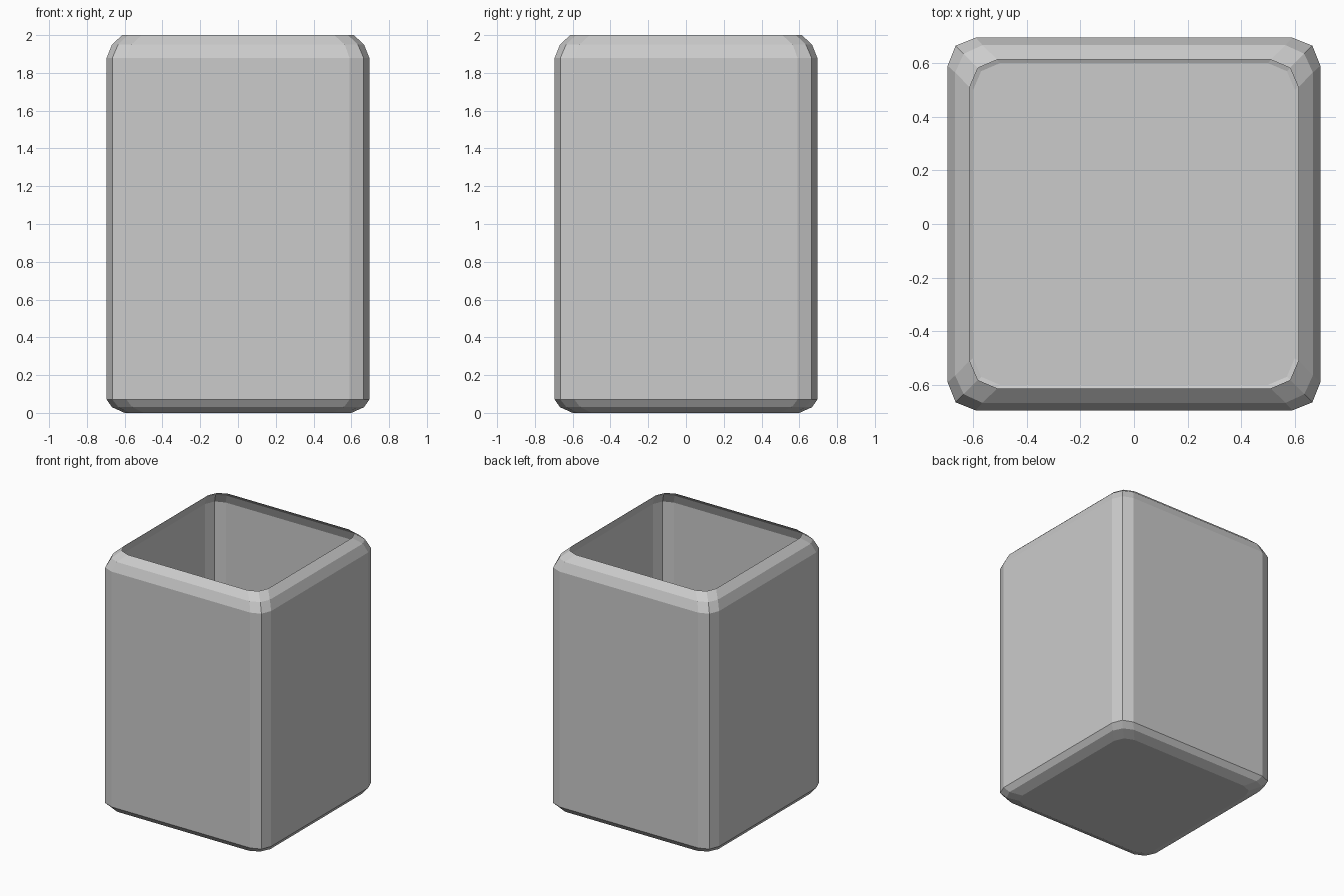
import bpy, bmesh

if "Cube" in bpy.data.objects:
    bpy.data.objects.remove(bpy.data.objects["Cube"])

# Ring profile: half width, start of corner, corner midpoint, height
RINGS = [
    (0.600, 0.500, 0.570, 0.00),
    (0.667, 0.560, 0.633, 0.03),
    (0.695, 0.590, 0.665, 0.07),
    (0.695, 0.590, 0.665, 1.88),
    (0.667, 0.565, 0.635, 1.95),
    (0.613, 0.510, 0.582, 2.00),
]


def ring_points(half, start, mid, z):
    """Square outline with two-segment rounded corners."""
    pts = []
    corner = [(half, start), (mid, mid), (start, half)]
    for _ in range(4):
        pts += [(x, y, z) for x, y in corner]
        corner = [(-y, x) for x, y in corner]
    return pts


# Open, thin-walled square container
bm = bmesh.new()
loops = [[bm.verts.new(p) for p in ring_points(*r)] for r in RINGS]
for low, high in zip(loops, loops[1:]):
    for i in range(12):
        j = (i + 1) % 12
        bm.faces.new((low[i], low[j], high[j], high[i]))

# Closed floor, open top
bm.faces.new(list(reversed(loops[0])))

mesh = bpy.data.meshes.new("square_container")
bm.to_mesh(mesh)
bm.free()
container = bpy.data.objects.new("square_container", mesh)
bpy.context.collection.objects.link(container)
